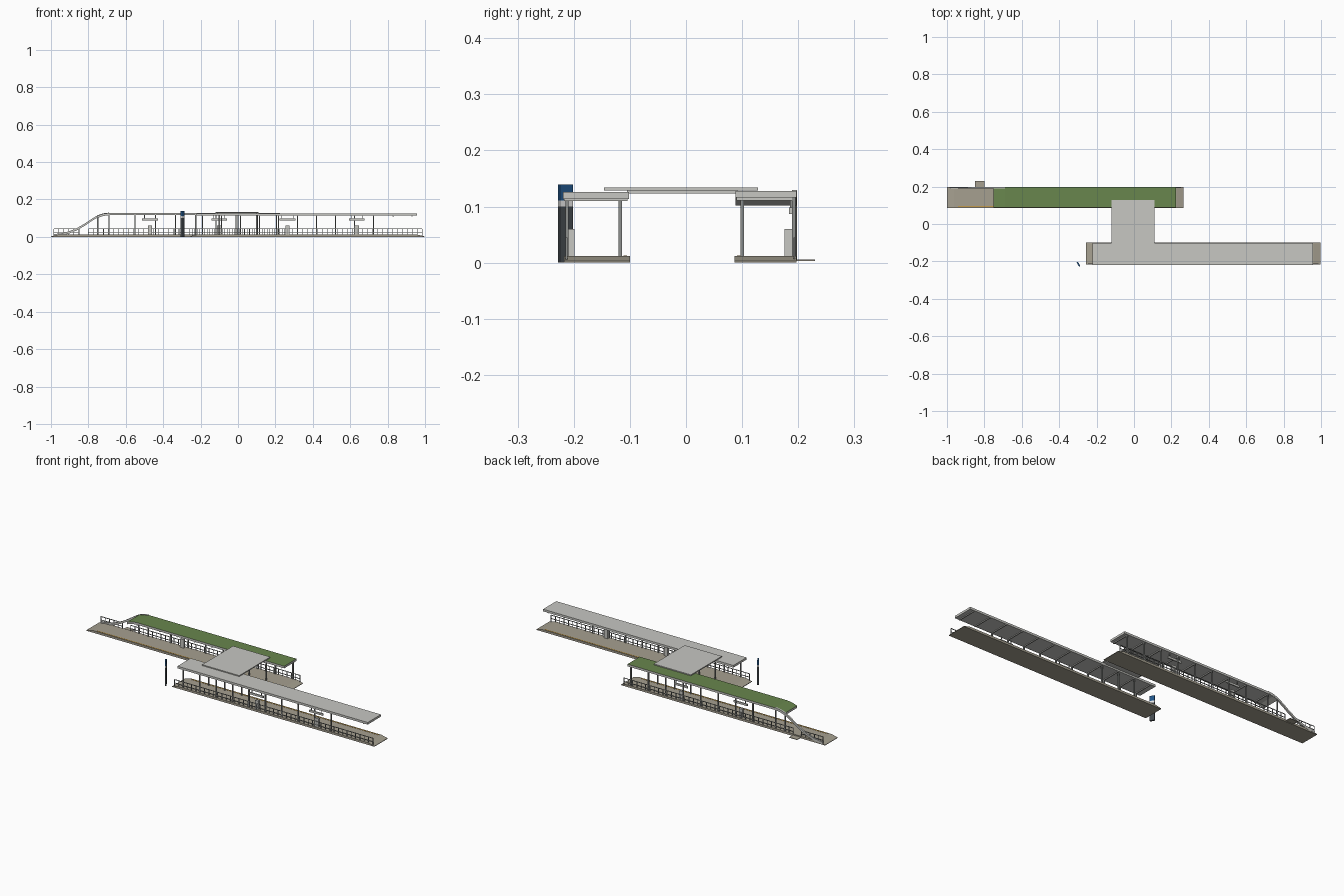
import bpy, bmesh, math
from mathutils import Matrix, Vector

cube = bpy.data.objects.get("Cube")
if cube:
    bpy.data.objects.remove(cube, do_unlink=True)


def material(name, rgb):
    m = bpy.data.materials.new(name)
    m.use_nodes = True
    m.diffuse_color = (*rgb, 1)
    m.node_tree.nodes["Principled BSDF"].inputs["Base Color"].default_value = (*rgb, 1)
    return m


PAVING = material("paving", (0.38, 0.35, 0.28))
PALE = material("pale_metal", (0.57, 0.57, 0.54))
STEEL = material("steel", (0.27, 0.28, 0.27))
GREEN = material("green_roof", (0.14, 0.24, 0.075))
ORANGE = material("orange_strip", (0.55, 0.33, 0.07))
BLUE = material("blue", (0.015, 0.09, 0.25))
DARK = material("dark_grey", (0.06, 0.07, 0.08))
WHITE = material("white", (0.8, 0.8, 0.8))


def finish(name, bm, *mats):
    bmesh.ops.recalc_face_normals(bm, faces=bm.faces)
    mesh = bpy.data.meshes.new(name)
    bm.to_mesh(mesh)
    bm.free()
    for m in mats:
        mesh.materials.append(m)
    ob = bpy.data.objects.new(name, mesh)
    bpy.context.collection.objects.link(ob)
    return ob


def add_box(bm, x, y, z):
    """Add a box given its (low, high) range on each axis."""
    centre = Vector((sum(x) / 2, sum(y) / 2, sum(z) / 2))
    size = (x[1] - x[0], y[1] - y[0], z[1] - z[0], 1)
    bmesh.ops.create_cube(bm, size=1, matrix=Matrix.Translation(centre) @ Matrix.Diagonal(size))


def boxes(name, mat, *ranges):
    bm = bmesh.new()
    for r in ranges:
        add_box(bm, *r)
    return finish(name, bm, mat)


def around(c, width):
    return (c - width / 2, c + width / 2)


def extrude_y(name, points, y0, y1, *mats):
    """Extrude an x-z outline along y."""
    bm = bmesh.new()
    face = bm.faces.new([bm.verts.new((x, y0, z)) for x, z in points])
    out = bmesh.ops.extrude_face_region(bm, geom=[face])
    verts = [v for v in out["geom"] if isinstance(v, bmesh.types.BMVert)]
    bmesh.ops.translate(bm, verts=verts, vec=(0, y1 - y0, 0))
    return finish(name, bm, *mats)


def band(path, thick):
    """Closed outline of a strip hanging below a path."""
    return path + [(x, z - thick) for x, z in reversed(path)]


def platform(name, x0, x1, y0, y1):
    ramp, top, low = 0.038, 0.012, 0.003
    extrude_y(name, [(x0, 0), (x1, 0), (x1, low), (x1 - ramp, top),
                     (x0 + ramp, top), (x0, low)], y0, y1, PAVING)


def railing(name, x0, x1, y, gap=None):
    runs = [(x0, gap[0]), (gap[1], x1)] if gap else [(x0, x1)]
    bm = bmesh.new()
    for a, b in runs:
        count = max(2, round((b - a) / 0.027))
        for i in range(count + 1):
            x = a + (b - a) * i / count
            add_box(bm, around(x, 0.003), around(y, 0.003), (0.004, 0.043))
        for z in (0.024, 0.043):
            add_box(bm, (a, b), around(y, 0.003), around(z, 0.003))
    finish(name, bm, STEEL)


def columns(name, xs, y, top=0.116):
    boxes(name, STEEL, *[(around(x, 0.006), around(y, 0.006), (0.01, top)) for x in xs])


def fittings(prefix, xs, y_machine, y_sign):
    """Ticket machines with a hanging sign above each."""
    boxes(prefix + "_machines", PALE,
          *[(around(x, 0.022), around(y_machine, 0.013), (0.01, 0.06)) for x in xs])
    boxes(prefix + "_signs", PALE,
          *[(around(x, 0.085), around(y_sign, 0.006), (0.087, 0.098)) for x in xs])
    boxes(prefix + "_sign_hangers", STEEL,
          *[(around(x + d, 0.003), around(y_sign, 0.003), (0.098, 0.116))
            for x in xs for d in (-0.03, 0.03)])


# Back platform
platform("back_platform", -1.0, 0.265, 0.086, 0.197)
boxes("back_edge_strip", ORANGE, ((-0.94, 0.21), (0.091, 0.097), (0.011, 0.013)))
boxes("back_access_plate", PAVING, ((-0.85, -0.8), (0.196, 0.23), (0.003, 0.006)))
railing("back_railing", -0.985, 0.25, 0.193, gap=(-0.85, -0.8))
back_xs = [-0.69] + [-0.55 + 0.108 * i for i in range(8)]
columns("back_columns", back_xs, 0.192)
columns("back_end_column", [-0.75], 0.192, 0.105)
fittings("back", (-0.47, -0.1), 0.182, 0.187)

# Green roof with a drooping end
slope = [(0.225, 0.128), (-0.69, 0.128), (-0.72, 0.124), (-0.75, 0.114)]
roof = extrude_y("back_roof", band(slope, 0.012), 0.088, 0.197, PALE, GREEN)
for p in roof.data.polygons:
    if p.normal.z > 0.5:
        p.material_index = 1
boxes("back_roof_ribs", PALE,
      *[(around(x, 0.006), (0.09, 0.195), (0.111, 0.117)) for x in back_xs])

# Arched beam sweeping from the roof down to the ground
arch = [(-0.69, 0.130), (-0.72, 0.126), (-0.75, 0.116), (-0.785, 0.095), (-0.82, 0.071),
        (-0.86, 0.048), (-0.9, 0.031), (-0.94, 0.02), (-0.985, 0.015)]
extrude_y("arched_beam", band(arch, 0.012), 0.189, 0.198, PALE)

# Front platform
platform("front_platform", -0.257, 0.997, -0.217, -0.1)
boxes("front_edge_strip", ORANGE, ((-0.21, 0.95), (-0.111, -0.105), (0.011, 0.013)))
railing("front_railing", -0.245, 0.985, -0.213)
front_xs = [-0.19 + 0.1017 * i for i in range(10)]
columns("front_columns", front_xs, -0.212)
fittings("front", (0.265, 0.635), -0.205, -0.213)
boxes("front_roof", PALE, ((-0.222, 0.957), (-0.219, -0.102), (0.114, 0.126)))
boxes("front_roof_ribs", PALE,
      *[(around(x, 0.006), (-0.217, -0.104), (0.11, 0.115)) for x in front_xs + [0.83, 0.93]])

# Bridging canopy and its inner columns
boxes("canopy", PALE, ((-0.12, 0.11), (-0.146, 0.128), (0.1285, 0.134)))
boxes("canopy_soffit", PALE, ((-0.11, 0.1), (-0.105, 0.092), (0.123, 0.129)))
columns("front_inner_columns", (-0.1, 0, 0.105), -0.117)
columns("back_inner_columns", (-0.1, 0, 0.105), 0.1)

# Free-standing totem, turned on its foot
for name, mat, z in (("totem_post", DARK, (0, 0.1)), ("totem_band", WHITE, (0.1, 0.111)),
                     ("totem_header", BLUE, (0.111, 0.139))):
    ob = boxes(name, mat, (around(0, 0.008), around(0, 0.026), z))
    ob.location = (-0.297, -0.215, 0)
    ob.rotation_euler.z = math.radians(30)
